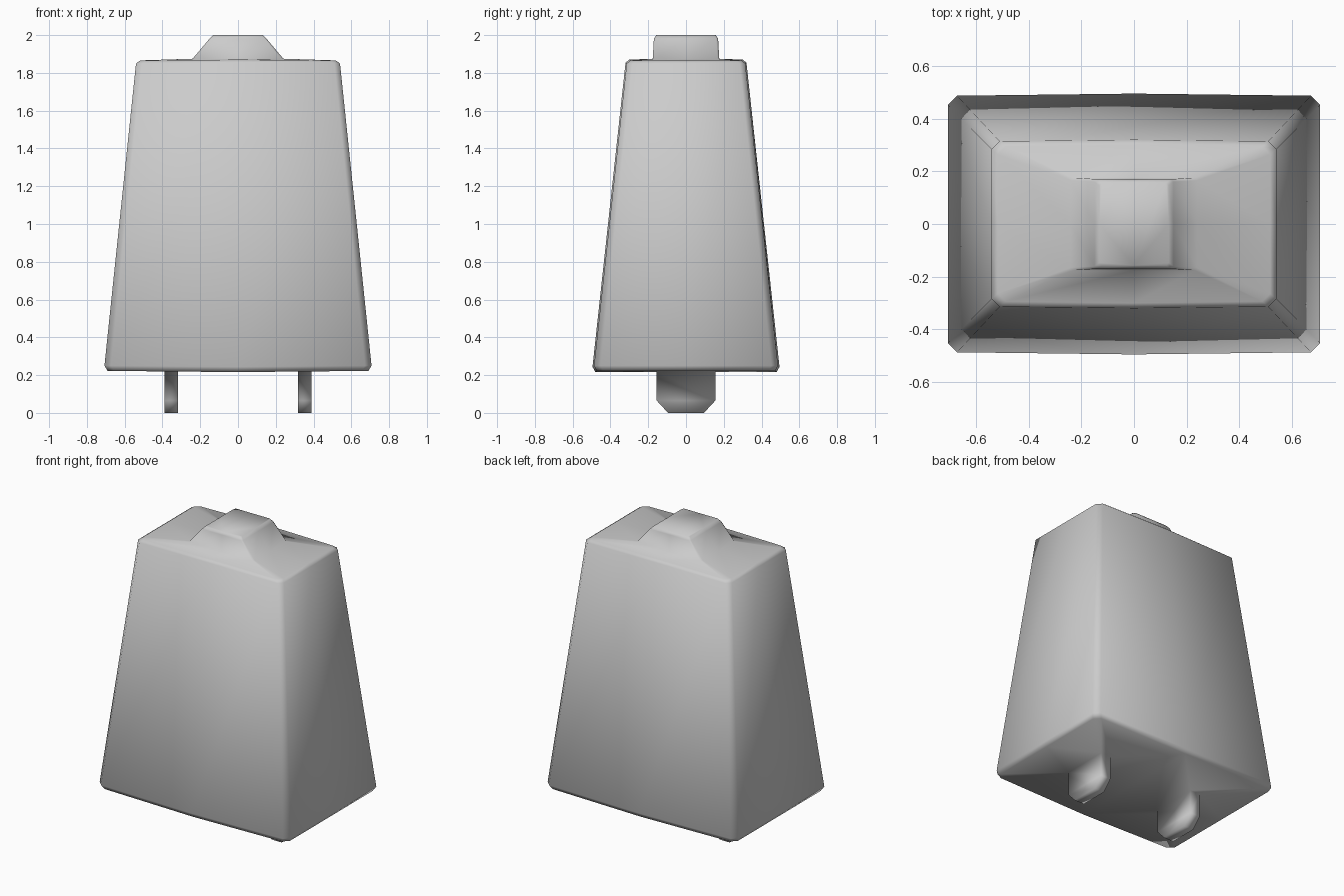
import bpy
import bmesh

cube = bpy.data.objects.get("Cube")
if cube:
    bpy.data.objects.remove(cube, do_unlink=True)

bm = bmesh.new()


def ring(a, b, c, z, bow=0.0, lift=0.0):
    """Rectangle with cut corners; front and back middles bow out and lift."""
    h = b - bow
    half = [(0, -b, z + lift), (a - c, -h, z), (a, c - h, z), (a, 0, z),
            (a, h - c, z), (a - c, h, z), (0, b, z + lift)]
    other = [(-x, y, w) for x, y, w in reversed(half[1:-1])]
    return [bm.verts.new(p) for p in half + other]


def bridge(lower, upper):
    n = len(lower)
    for i in range(n):
        j = (i + 1) % n
        bm.faces.new((lower[i], lower[j], upper[j], upper[i]))


def prong_ring(side, y, z):
    inner, outer = 0.317 * side, 0.39 * side
    return [bm.verts.new(p) for p in
            ((inner, -y, z), (outer, -y, z), (outer, y, z), (inner, y, z))]


# Tapered body with softened edges, running up into the top boss
rings = [
    ring(0.69, 0.48, 0.035, 0.222, 0.008, -0.006),
    ring(0.707, 0.495, 0.035, 0.25, 0.008, -0.006),
    ring(0.54, 0.32, 0.03, 1.85, 0.006, 0.004),
    ring(0.517, 0.30, 0.03, 1.866, 0.006, 0.004),
    ring(0.24, 0.176, 0.01, 1.875),
    ring(0.15, 0.17, 0.01, 1.982),
    ring(0.132, 0.157, 0.01, 2.0),
]
for lower, upper in zip(rings, rings[1:]):
    bridge(lower, upper)
bm.faces.new(rings[-1])

# Underside halves, each growing into a prong with chamfered ends
base = rings[0]
halves = {1: base[:7], -1: [base[0]] + base[:5:-1]}
nearest = [0, 1, 1, 1, 2, 2, 3]
for side, loop in halves.items():
    root = prong_ring(side, 0.155, 0.22)
    for i in range(len(loop)):
        j = (i + 1) % len(loop)
        corners = [loop[i], loop[j], root[nearest[j]], root[nearest[i]]]
        bm.faces.new(list(dict.fromkeys(corners)))
    shoulder = prong_ring(side, 0.155, 0.065)
    tip = prong_ring(side, 0.095, 0.0)
    bridge(root, shoulder)
    bridge(shoulder, tip)
    bm.faces.new(tip)

bmesh.ops.recalc_face_normals(bm, faces=bm.faces)
for face in bm.faces:
    face.smooth = True

mesh = bpy.data.meshes.new("tapered_body")
bm.to_mesh(mesh)
bm.free()
body = bpy.data.objects.new("tapered_body", mesh)
bpy.context.collection.objects.link(body)

# Plain grey finish
grey = bpy.data.materials.new("light_grey")
grey.use_nodes = True
colour = (0.6, 0.6, 0.6, 1.0)
grey.diffuse_color = colour
grey.node_tree.nodes["Principled BSDF"].inputs["Base Color"].default_value = colour
mesh.materials.append(grey)
